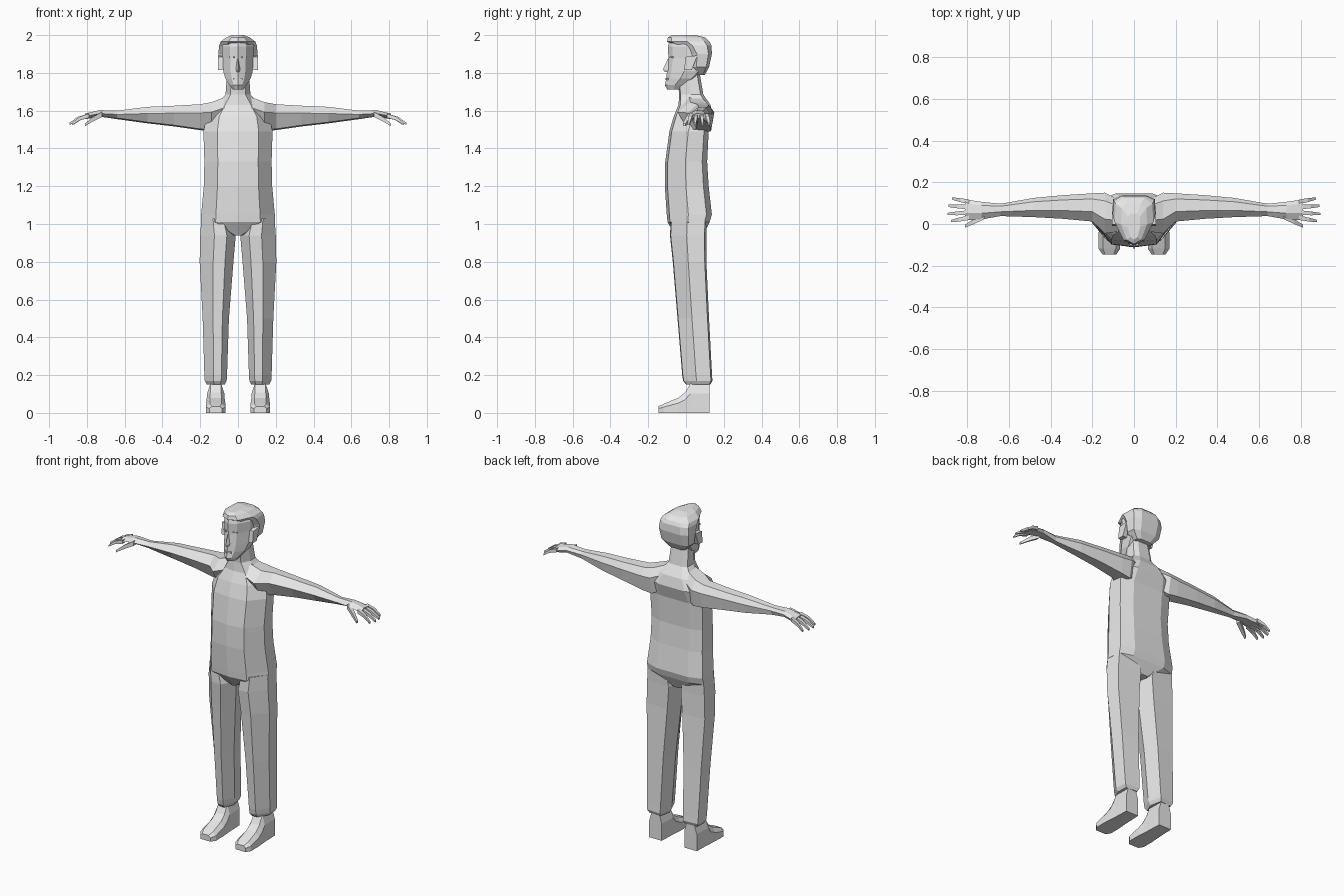
import bpy, bmesh
from mathutils import Matrix, Vector

cube = bpy.data.objects.get("Cube")
if cube:
    bpy.data.objects.remove(cube, do_unlink=True)

grey = bpy.data.materials.new("plain_grey")
grey.use_nodes = True
grey.diffuse_color = (0.8, 0.8, 0.8, 1)
grey.node_tree.nodes["Principled BSDF"].inputs["Base Color"].default_value = (0.8, 0.8, 0.8, 1)


def finish(name, bm, mirror):
    """Turn a bmesh into a flat-shaded object, mirrored across x if asked."""
    bmesh.ops.recalc_face_normals(bm, faces=bm.faces)
    mesh = bpy.data.meshes.new(name)
    bm.to_mesh(mesh)
    bm.free()
    mesh.materials.append(grey)
    obj = bpy.data.objects.new(name, mesh)
    bpy.context.scene.collection.objects.link(obj)
    if mirror:
        mod = obj.modifiers.new("Mirror", 'MIRROR')
        mod.use_mirror_merge = False
    return obj


def loft(name, rings, mirror=False):
    """Skin a list of equal-length rings and cap both ends."""
    bm = bmesh.new()
    loops = [[bm.verts.new(p) for p in ring] for ring in rings]
    n = len(loops[0])
    for a, b in zip(loops, loops[1:]):
        for i in range(n):
            j = (i + 1) % n
            bm.faces.new((a[i], a[j], b[j], b[i]))
    bm.faces.new(loops[0])
    bm.faces.new(loops[-1])
    return finish(name, bm, mirror)


def plate(name, centre, size, turn=0.0, mirror=True):
    bm = bmesh.new()
    matrix = Matrix.Translation(centre) @ Matrix.Rotation(turn, 4, 'Z') @ Matrix.Diagonal((*size, 1))
    bmesh.ops.create_cube(bm, size=1, matrix=matrix)
    return finish(name, bm, mirror)


def body_ring(z, hw, front, back, corner=(0.6, 0.06)):
    """Symmetric ten-sided section, with a ridge down the front and back."""
    d = back - front
    half = [(hw * corner[0], front + corner[1] * d), (hw, front + 0.48 * d),
            (hw * 0.96, front + 0.88 * d), (hw * 0.55, back)]
    pts = [(0, front)] + half + [(0, back)] + [(-x, y) for x, y in reversed(half)]
    return [(x, y, z) for x, y in pts]


def leg_ring(z, inner, outer, front, back):
    w, d = outer - inner, back - front
    pts = [(inner + 0.25 * w, front), (inner + 0.6 * w, front + 0.02 * d),
           (outer, front + 0.46 * d), (outer - 0.04 * w, back - 0.05 * d),
           (inner + 0.15 * w, back), (inner, front + 0.45 * d)]
    return [(x, y, z) for x, y in pts]


def arm_ring(x, top, mid, low, front, back):
    d = back - front
    pts = [(front, mid), (front + 0.35 * d, top), (back - 0.2 * d, top - 0.004),
           (back, mid), (back - 0.1 * d, low), (front + 0.3 * d, low + 0.006)]
    return [(x, y, z) for y, z in pts]


def foot_ring(y, top, hw):
    cx = 0.118
    pts = [(-hw, 0), (hw, 0), (hw, top * 0.65), (hw * 0.6, top),
           (-hw * 0.6, top), (-hw, top * 0.65)]
    return [(cx + x, y, z) for x, z in pts]


# Torso, tapering into the shoulders and neck
torso = [(0.94, 0.03, -0.055, 0.09), (1.01, 0.197, -0.098, 0.125), (1.05, 0.195, -0.102, 0.137),
         (1.2, 0.181, -0.112, 0.12), (1.33, 0.178, -0.11, 0.112), (1.49, 0.183, -0.088, 0.12),
         (1.57, 0.165, -0.065, 0.145), (1.63, 0.115, -0.04, 0.13), (1.685, 0.066, -0.036, 0.092),
         (1.8, 0.058, -0.048, 0.072)]
loft("torso_and_neck", [body_ring(*r) for r in torso])

# Legs with a stepped trouser hem
legs = [(1.03, 0.04, 0.194, -0.08, 0.11), (0.94, 0.012, 0.2, -0.085, 0.108),
        (0.8, 0.024, 0.203, -0.07, 0.108), (0.5, 0.048, 0.187, -0.045, 0.122),
        (0.2, 0.058, 0.178, -0.02, 0.138), (0.17, 0.06, 0.176, -0.015, 0.14),
        (0.15, 0.07, 0.165, 0.0, 0.13)]
loft("legs", [leg_ring(*r) for r in legs], mirror=True)

# Shoes
shoes = [(-0.145, 0.035, 0.034), (-0.118, 0.048, 0.052), (-0.04, 0.08, 0.051),
         (-0.005, 0.108, 0.048), (0.025, 0.158, 0.046), (0.125, 0.158, 0.042)]
loft("shoes", [foot_ring(*r) for r in shoes], mirror=True)

# Arms flowing into the palms
arms = [(0.06, 1.675, 1.62, 1.53, -0.035, 0.11), (0.14, 1.645, 1.592, 1.49, -0.045, 0.15),
        (0.2, 1.634, 1.588, 1.497, 0.012, 0.147), (0.34, 1.626, 1.587, 1.517, 0.025, 0.138),
        (0.48, 1.62, 1.585, 1.533, 0.033, 0.125), (0.64, 1.6, 1.58, 1.555, 0.038, 0.097),
        (0.73, 1.603, 1.585, 1.568, 0.022, 0.106), (0.81, 1.585, 1.57, 1.555, 0.018, 0.118)]
loft("arms", [arm_ring(*r) for r in arms], mirror=True)


# Fingers and thumbs: square tapered tubes with one bend
def finger(name, root, tip, bend, size):
    root, tip = Vector(root), Vector(tip)
    joint = root.lerp(tip, 0.55) + Vector((0, 0, bend))
    rings = []
    for p, r in ((root, size), (joint, size * 0.85), (tip, size * 0.5)):
        rings.append([p + Vector((0, a * r, b * r)) for a, b in ((-1, -1), (1, -1), (1, 1), (-1, 1))])
    loft(name, rings, mirror=True)


tips = [("index", 0.03, 0.878, 0.014), ("middle", 0.055, 0.893, 0.048),
        ("ring", 0.081, 0.89, 0.087), ("little", 0.106, 0.872, 0.122)]
for label, y, tip_x, tip_y in tips:
    finger(label + "_fingers", (0.79, y, 1.573), (tip_x, tip_y, 1.53), 0.009, 0.011)
finger("thumbs", (0.72, 0.036, 1.58), (0.81, -0.01, 1.525), 0.004, 0.014)

# Head
head = [(1.713, 0.028, -0.1, -0.03), (1.735, 0.045, -0.112, 0.0), (1.77, 0.067, -0.104, 0.05),
        (1.81, 0.078, -0.101, 0.09), (1.88, 0.082, -0.093, 0.1), (1.94, 0.085, -0.096, 0.1),
        (1.975, 0.07, -0.086, 0.08)]
loft("head", [body_ring(*r, corner=(0.5, 0.12)) for r in head])

# Hair cap with a fringe jutting over the forehead
hair = [(1.79, 0.055, 0.02, 0.1), (1.83, 0.094, -0.005, 0.122), (1.9, 0.104, -0.015, 0.137),
        (1.945, 0.1, -0.06, 0.135), (1.965, 0.092, -0.1, 0.125), (1.988, 0.062, -0.096, 0.1),
        (2.0, 0.03, -0.075, 0.05)]
loft("hair", [body_ring(*r, corner=(0.55, 0.1)) for r in hair])

# Ears: slanted blocks against the hair
ear = [(-0.01, 1.815), (0.03, 1.815), (0.06, 1.892), (-0.002, 1.885)]
loft("ears", [[(x, y, z) for y, z in ear] for x in (0.07, 0.105)], mirror=True)

# Nose wedge, narrow at the bridge
nose = [(1.875, 0.007, -0.096), (1.818, 0.015, -0.122), (1.805, 0.013, -0.112)]
loft("nose", [[(-w, -0.085, z), (0, y, z), (w, -0.085, z)] for z, w, y in nose])

# Eyelids and lips as slim plates following the face planes
plate("eyelids", (0.033, -0.077, 1.884), (0.028, 0.008, 0.008), 0.5)
plate("lips", (0.011, -0.1, 1.768), (0.024, 0.009, 0.01), 0.35)
